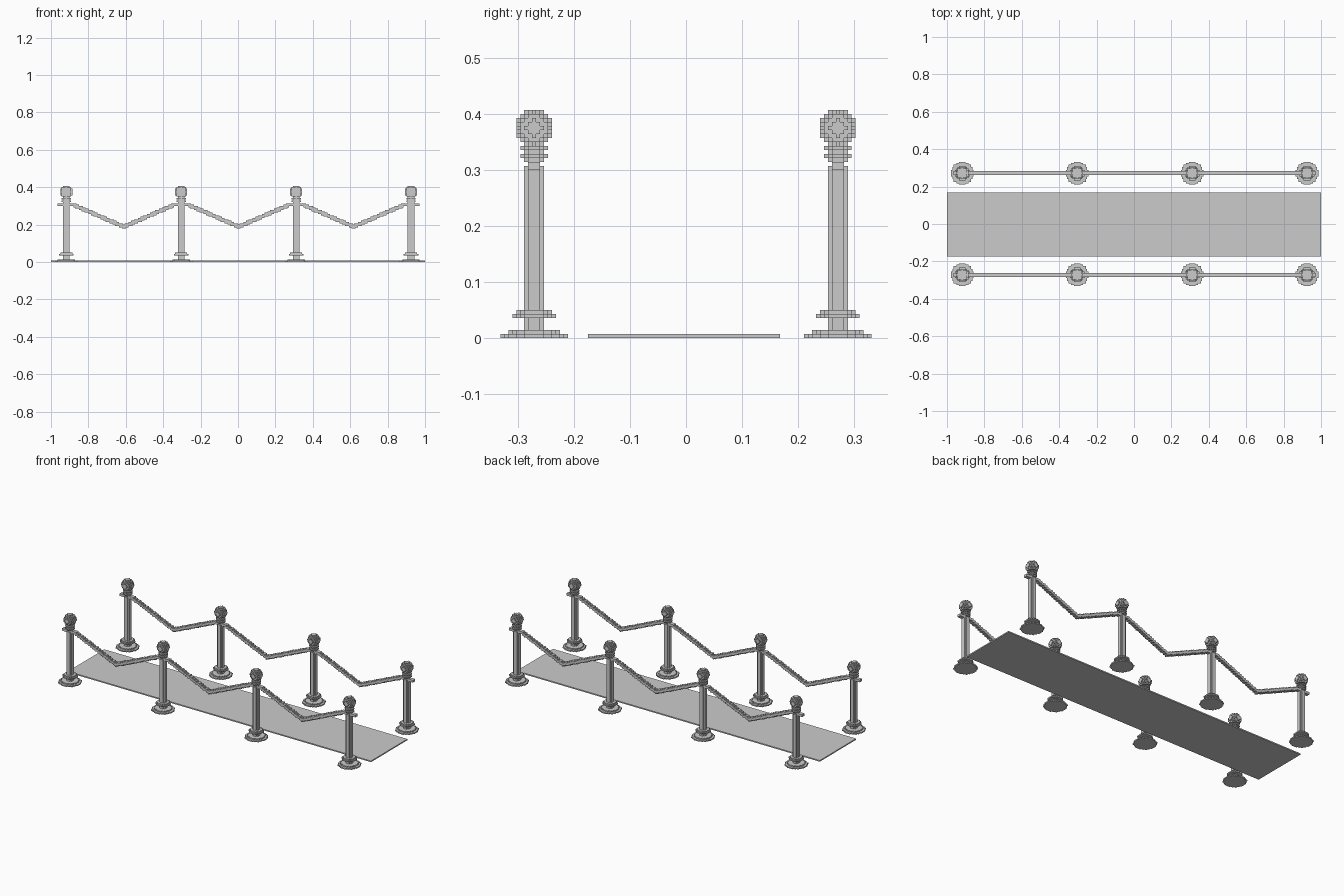
import bpy, bmesh
from mathutils import Vector

V = 2 / 280                     # size of one block
SPAN = 86                       # blocks between neighbouring posts
POST_X = [11 + SPAN * i for i in range(4)]
POST_Y = 38                     # blocks from the middle line to each row

if "Cube" in bpy.data.objects:
    bpy.data.objects.remove(bpy.data.objects["Cube"], do_unlink=True)


def block_mesh(name, cells):
    """Outer skin of a set of unit blocks, flat areas merged."""
    bm = bmesh.new()
    corners = {}

    def corner(p):
        key = tuple(round(c * 2) for c in p)
        if key not in corners:
            corners[key] = bm.verts.new((p + Vector((0, 0, 0.5))) * V)
        return corners[key]

    for cell in cells:
        centre = Vector(cell)
        for axis in range(3):
            for sign in (-1, 1):
                n = Vector((0, 0, 0))
                n[axis] = sign
                if tuple(round(c) for c in centre + n) in cells:
                    continue
                u = Vector((0, 0, 0))
                u[(axis + 1) % 3] = 1
                w = n.cross(u)
                mid = centre + n / 2
                ring = [mid + (a * u + b * w) / 2
                        for a, b in ((-1, -1), (1, -1), (1, 1), (-1, 1))]
                bm.faces.new([corner(p) for p in ring])
    bmesh.ops.dissolve_limit(bm, angle_limit=0.01, verts=bm.verts[:], edges=bm.edges[:])
    mesh = bpy.data.meshes.new(name)
    bm.to_mesh(mesh)
    bm.free()
    return mesh


def disc(diameter, bottom, top):
    r = diameter // 2
    return {(x, y, z) for x in range(-r, r + 1) for y in range(-r, r + 1)
            for z in range(bottom, top)
            if x * x + y * y <= diameter * diameter / 4}


def ball(diameter, height):
    r = diameter // 2
    span = range(-r, r + 1)
    return {(x, y, z + height) for x in span for y in span for z in span
            if x * x + y * y + z * z <= diameter * diameter / 4}


def place(name, mesh, x, y):
    obj = bpy.data.objects.new(name, mesh)
    obj.location = ((x + 0.5) * V - 1, y * V, 0)
    bpy.context.collection.objects.link(obj)


# Post: stepped base, collar, shaft, ringed neck and ball finial
post = set()
for diameter, bottom, top in [(17, 0, 1), (13, 1, 2), (11, 5, 6), (9, 6, 7),
                              (5, 2, 43), (3, 43, 44), (5, 44, 48),
                              (7, 45, 46), (7, 47, 48)]:
    post |= disc(diameter, bottom, top)
post |= ball(9, 52)
# Rope hooks on both sides of the post
post |= {(x, y, z) for x in range(-6, 7) for y in (-1, 0, 1) for z in (42, 43)}
post_mesh = block_mesh("post", post)

# Rope: a round cord hanging in a V between two hooks
HALF, LOW, HIGH = SPAN // 2, 26, 42
REACH = HALF - 6
slope = (HIGH - LOW) / REACH
rope = set()
for x in range(-REACH, REACH + 1):
    for y in (-1, 0, 1):
        for z in range(LOW - 3, HIGH + 3):
            across = (z - LOW - slope * abs(x)) ** 2 / (1 + slope ** 2)
            if across + y * y <= 2.25:
                rope.add((x, y, z))
rope_mesh = block_mesh("rope", rope)

for side, row in ((-1, "front"), (1, "back")):
    for i, x in enumerate(POST_X):
        place(f"{row}_post_{i + 1}", post_mesh, x, side * POST_Y)
        if i < 3:
            place(f"{row}_rope_{i + 1}", rope_mesh, x + HALF, side * POST_Y)

# Carpet runner between the rows
bpy.ops.mesh.primitive_cube_add(size=1, location=(0, -V / 2, V / 2))
carpet = bpy.context.object
carpet.name = "carpet"
carpet.scale = (2, 48 * V, V)
